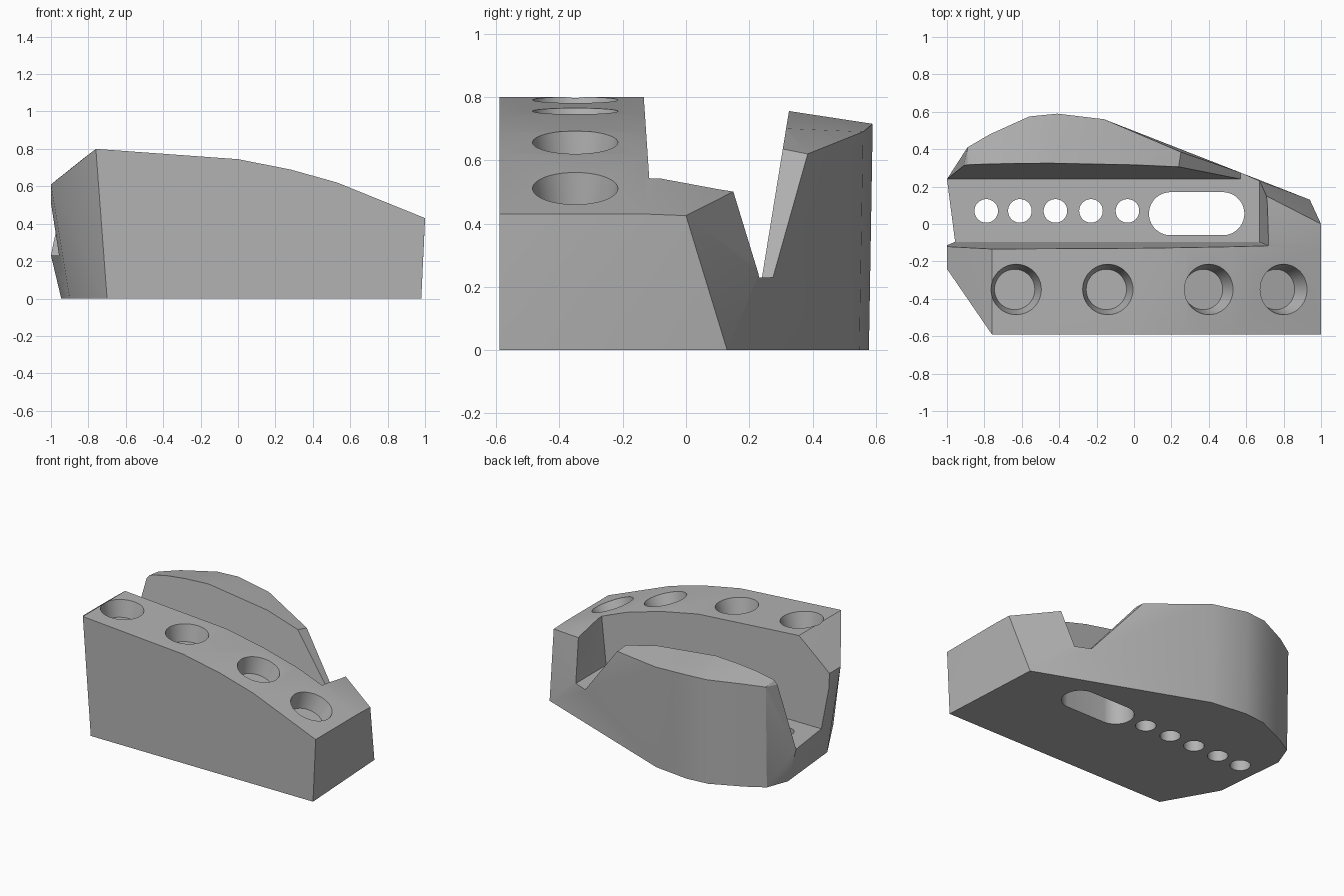
import bpy, bmesh, math
from mathutils import Vector, Matrix

if "Cube" in bpy.data.objects:
    bpy.data.objects.remove(bpy.data.objects["Cube"], do_unlink=True)

grey = bpy.data.materials.new("plain grey")
grey.use_nodes = True
colour = (0.45, 0.45, 0.45, 1)
grey.diffuse_color = colour
grey.node_tree.nodes["Principled BSDF"].inputs["Base Color"].default_value = colour


def make(name, bm):
    bmesh.ops.recalc_face_normals(bm, faces=bm.faces)
    mesh = bpy.data.meshes.new(name)
    bm.to_mesh(mesh)
    bm.free()
    mesh.materials.append(grey)
    ob = bpy.data.objects.new(name, mesh)
    bpy.context.collection.objects.link(ob)
    return ob


def hull(name, points):
    bm = bmesh.new()
    for p in points:
        bm.verts.new(p)
    res = bmesh.ops.convex_hull(bm, input=bm.verts)
    loose = {g for g in res["geom_interior"] + res["geom_unused"]
             if isinstance(g, bmesh.types.BMVert)}
    bmesh.ops.delete(bm, geom=list(loose), context="VERTS")
    bmesh.ops.dissolve_limit(bm, angle_limit=0.01, verts=bm.verts, edges=bm.edges)
    return make(name, bm)


def carve(target, cutter):
    mod = target.modifiers.new(cutter.name, "BOOLEAN")
    mod.operation = "DIFFERENCE"
    mod.solver = "EXACT"
    mod.object = cutter
    bpy.context.view_layer.objects.active = target
    bpy.ops.object.modifier_apply(modifier=mod.name)
    bpy.data.objects.remove(cutter, do_unlink=True)


def bore(name, centre, r_low, r_high, low, high, direction=(0, 0, 1)):
    bm = bmesh.new()
    turn = Vector((0, 0, 1)).rotation_difference(Vector(direction)).to_matrix().to_4x4()
    bmesh.ops.create_cone(bm, cap_ends=True, segments=48, radius1=r_low, radius2=r_high,
                          depth=high - low,
                          matrix=Matrix.Translation(centre) @ turn
                          @ Matrix.Translation((0, 0, (low + high) / 2)))
    return make(name, bm)


# Body envelope: falling front roof, rounded back rim, undercut base
front, back, floor = -0.59, -0.13, 0.23
roof = [(-0.76, 0.80), (0, 0.745), (0.28, 0.69), (0.53, 0.62), (1, 0.43)]
points = [(x, y, z) for x, z in roof for y in (front, back)]
points += [(-1, -0.24, 0.61), (-1, back, 0.61), (-1, 0.24, floor),
           (1, 0, 0.425), (0.25, 0.385, 0.62), (0.25, 0.305, 0.62)]
points += [(-0.89, 0.32, 0.70), (-0.45, 0.328, 0.755), (0, 0.32, 0.70)]
rim = [(-0.89, 0.41, 0.69), (-0.77, 0.48, 0.705), (-0.56, 0.575, 0.715),
       (-0.41, 0.59, 0.715), (-0.16, 0.56, 0.69)]
points += rim
points += [(x, y - 0.012, 0) for x, y, z in rim]
points += [(-0.7, front, 0), (0.98, front, 0), (0.94, 0.13, 0),
           (-0.945, 0.25, 0), (-0.9, -0.24, 0)]
body = hull("mounting_block", points)

# Long channel between the front block and the back ridge
low, high = floor, 1.0
channel = [(-1.2, -0.095, low), (-1.2, 0.24, low), (0.67, -0.095, low), (0.67, 0.24, low),
           (-1.2, -0.147, high), (-1.2, 0.365, high), (0.79, -0.147, high), (0.75, 0.365, high)]
carve(body, hull("channel_cutter", channel))

# Sloped opening at the low end of the ridge
notch = [(0.57, floor), (0.67, floor), (0.76, high), (-0.06, high)]
carve(body, hull("notch_cutter", [(x, y, z) for x, z in notch for y in (0.05, 0.9)]))

# Row of through holes and a rounded slot in the channel floor
for x in (-0.79, -0.61, -0.42, -0.23, -0.035):
    carve(body, bore("hole_cutter", (x, 0.07, 0), 0.063, 0.063, -0.1, 0.5))
slot = [(0.335 + 0.14 * (1 if math.cos(a) > 0 else -1) + 0.115 * math.cos(a),
         0.055 + 0.115 * math.sin(a))
        for a in [math.tau * (i + 0.5) / 48 for i in range(48)]]
carve(body, hull("slot_cutter", [(x, y, z) for x, y in slot for z in (-0.1, 0.5)]))

# Shallow tapered pockets square to the roof
for x in (-0.63, -0.14, 0.40, 0.80):
    (x0, z0), (x1, z1) = next((a, b) for a, b in zip(roof, roof[1:]) if a[0] <= x <= b[0])
    z = z0 + (z1 - z0) * (x - x0) / (x1 - x0)
    normal = Vector((z0 - z1, 0, x1 - x0)).normalized()
    carve(body, bore("pocket_cutter", (x, -0.35, z), 0.108, 0.157, -0.11, 0.09, normal))

bpy.ops.object.select_all(action="DESELECT")
body.select_set(True)
bpy.context.view_layer.objects.active = body
bpy.ops.object.shade_smooth_by_angle(angle=math.radians(25))
